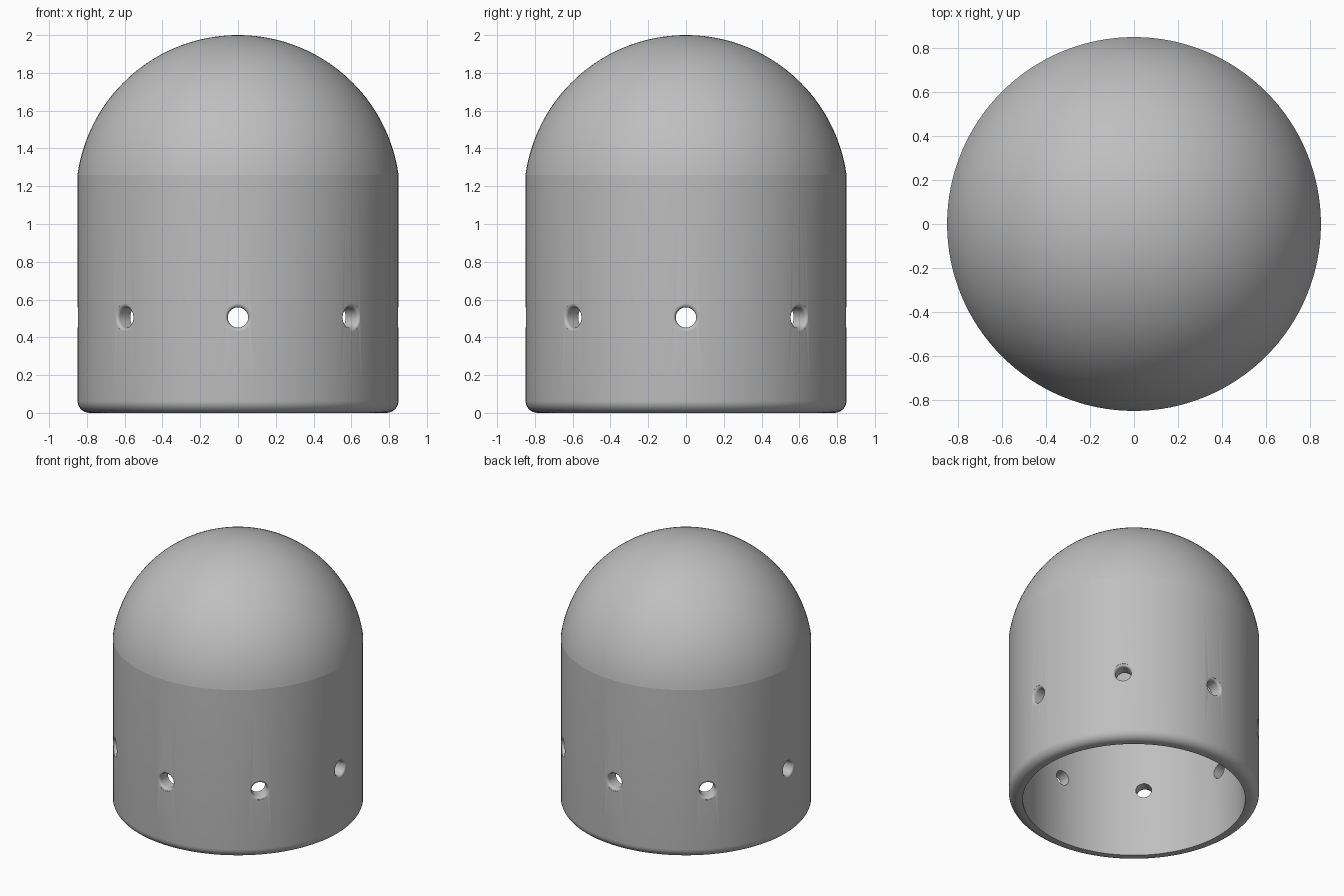
import bpy, bmesh, math
from mathutils import Matrix, Vector

cube = bpy.data.objects.get("Cube")
if cube:
    bpy.data.objects.remove(cube, do_unlink=True)

R_OUT, R_IN = 0.85, 0.755      # wall radii
Z_SEAM, Z_TOP = 1.26, 2.0      # dome start and crown
FILLET = 0.065                 # rounded bottom lip
HOLE_Z, HOLE_R, HOLE_LIP = 0.505, 0.054, 0.018
HOLES = 8


def arc(cx, cz, r, start, end, steps):
    """Points on a circle in the r-z plane, angles in degrees."""
    angles = [math.radians(start + (end - start) * i / steps) for i in range(steps + 1)]
    return [(cx + r * math.cos(a), cz + r * math.sin(a)) for a in angles]


def lathe(bm, profile, segments, matrix=Matrix()):
    """Spin an open (radius, height) profile whose ends lie on the axis."""
    verts = [bm.verts.new((r, 0, z)) for r, z in profile]
    edges = [bm.edges.new(pair) for pair in zip(verts, verts[1:])]
    geom = bmesh.ops.spin(bm, geom=verts + edges, cent=(0, 0, 0), axis=(0, 0, 1),
                          angle=math.tau, steps=segments, use_duplicate=False)
    new = [v for f in bm.faces for v in f.verts if not v.tag]
    new = list(dict.fromkeys(new))
    bmesh.ops.transform(bm, matrix=matrix, verts=new)
    for v in new:
        v.tag = True


def finish(bm, name):
    bmesh.ops.remove_doubles(bm, verts=bm.verts[:], dist=0.0002)
    bmesh.ops.recalc_face_normals(bm, faces=bm.faces[:])
    mesh = bpy.data.meshes.new(name)
    bm.to_mesh(mesh)
    bm.free()
    obj = bpy.data.objects.new(name, mesh)
    bpy.context.collection.objects.link(obj)
    return obj


# Hollow domed shell: crown, wall, rounded lip, bore and inner dome
rise = Z_TOP - Z_SEAM
dome_r = (R_OUT ** 2 + rise ** 2) / (2 * rise)
dome_z = Z_TOP - dome_r
seam = math.degrees(math.asin((Z_SEAM - dome_z) / dome_r))
inner_r = dome_r - (R_OUT - R_IN)
inner_seam = math.degrees(math.acos(R_IN / inner_r))

outer = arc(0, dome_z, dome_r, 90, seam, 36)
outer[0] = (0, Z_TOP)
lip = arc(R_OUT - FILLET, FILLET, FILLET, 0, -90, 8)
inner = arc(0, dome_z, inner_r, inner_seam, 90, 30)
inner[-1] = (0, dome_z + inner_r)
bm = bmesh.new()
lathe(bm, outer + lip + [(R_IN, 0)] + inner, 128)
shell = finish(bm, "domed_shell")

# Ring of radial hole cutters, each flaring out at the outer surface
bm = bmesh.new()
flare = arc(HOLE_R + HOLE_LIP, R_OUT - HOLE_LIP - 0.002, HOLE_LIP, 180, 90, 5)
bore = [(0, R_IN - 0.1), (HOLE_R, R_IN - 0.1)]
end_r = HOLE_R + HOLE_LIP
for i in range(HOLES):
    a = math.tau * i / HOLES
    direction = Vector((math.cos(a), math.sin(a), 0))
    turn = direction.to_track_quat('Z', 'Y').to_matrix().to_4x4()
    lathe(bm, bore + flare + [(end_r, R_OUT + 0.1), (0, R_OUT + 0.1)], 32,
          Matrix.Translation((0, 0, HOLE_Z)) @ turn)
cutter = finish(bm, "hole_cutter")
cutter.hide_render = True

# Cut the holes
bpy.ops.object.select_all(action='DESELECT')
bpy.context.view_layer.objects.active = shell
shell.select_set(True)
cut = shell.modifiers.new("vent_holes", 'BOOLEAN')
cut.operation, cut.solver, cut.object = 'DIFFERENCE', 'EXACT', cutter
bpy.ops.object.modifier_apply(modifier=cut.name)
bpy.data.objects.remove(cutter, do_unlink=True)

# Smooth shading with a crisp seam under the dome
bpy.ops.object.shade_smooth_by_angle(angle=math.radians(35))
mesh = shell.data
for e in mesh.edges:
    ends = [mesh.vertices[v].co for v in e.vertices]
    if all(abs(p.z - Z_SEAM) < 0.001 and p.xy.length > R_OUT - 0.01 for p in ends):
        e.use_edge_sharp = True

# Plain grey
grey = bpy.data.materials.new("plain_grey")
grey.use_nodes = True
colour = (0.52, 0.52, 0.52, 1)
grey.diffuse_color = colour
grey.node_tree.nodes["Principled BSDF"].inputs["Base Color"].default_value = colour
mesh.materials.clear()
mesh.materials.append(grey)
